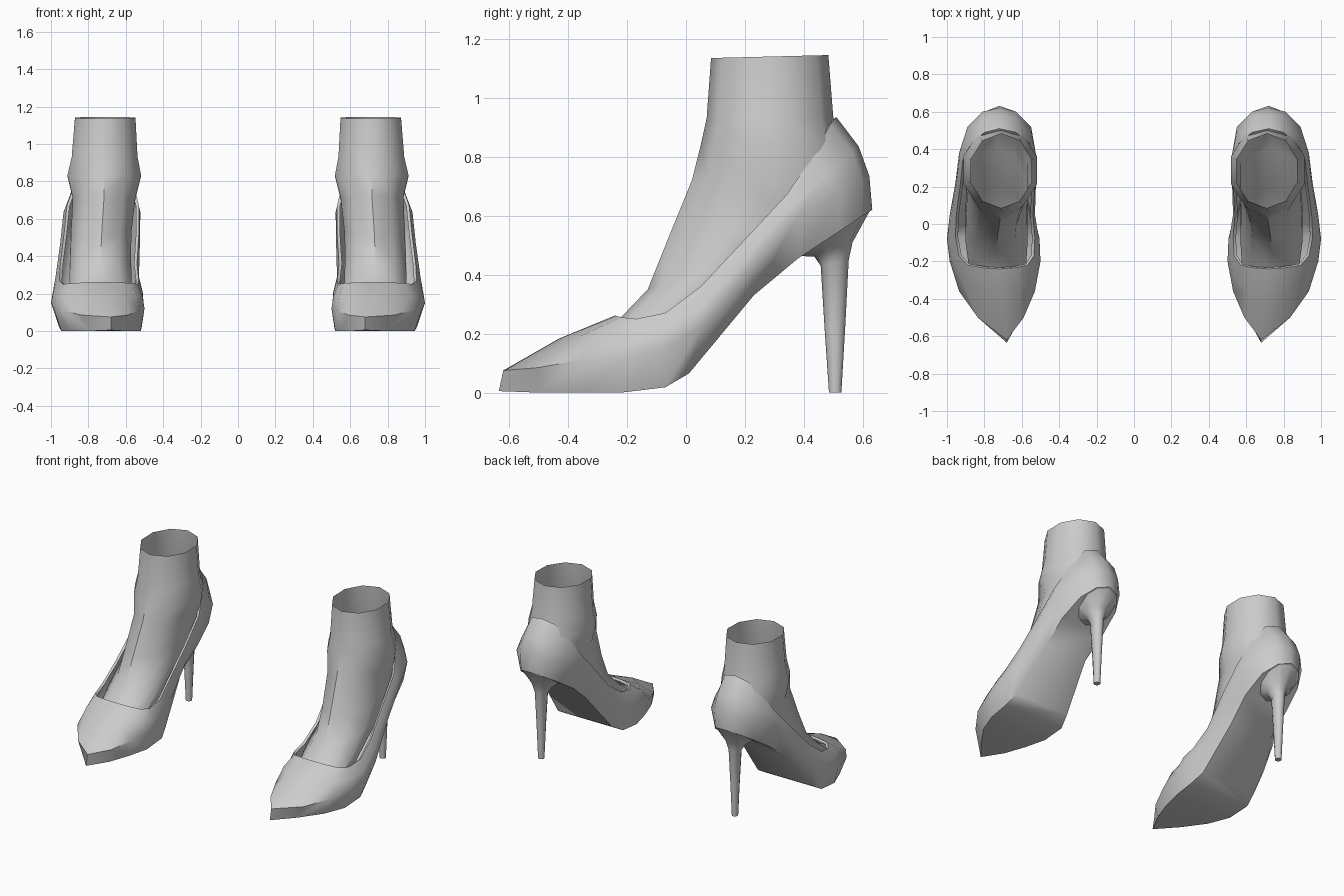
import bpy, bmesh, math
from mathutils import Vector

if "Cube" in bpy.data.objects:
    bpy.data.objects.remove(bpy.data.objects["Cube"])

grey = bpy.data.materials.new("plain_grey")
grey.diffuse_color = (0.6, 0.6, 0.6, 1)
grey.use_nodes = True
grey.node_tree.nodes["Principled BSDF"].inputs["Base Color"].default_value = grey.diffuse_color


def finish(name, bm, thickness=0, angle=45):
    """Make the object, thicken it if asked, mirror it into a pair and smooth it."""
    bmesh.ops.recalc_face_normals(bm, faces=bm.faces)
    me = bpy.data.meshes.new(name)
    bm.to_mesh(me)
    bm.free()
    me.materials.append(grey)
    ob = bpy.data.objects.new(name, me)
    bpy.context.collection.objects.link(ob)
    bpy.ops.object.select_all(action='DESELECT')
    ob.select_set(True)
    bpy.context.view_layer.objects.active = ob
    if thickness:
        s = ob.modifiers.new("wall", 'SOLIDIFY')
        s.thickness, s.offset = thickness, -1
    ob.modifiers.new("pair", 'MIRROR').use_mirror_merge = False
    for m in list(ob.modifiers):
        bpy.ops.object.modifier_apply(modifier=m.name)
    bpy.ops.object.shade_smooth_by_angle(angle=math.radians(angle))
    return ob


def bridge(bm, rings):
    """Join successive closed rings of points with quads."""
    rows = [[bm.verts.new(p) for p in r] for r in rings]
    for a, b in zip(rows, rows[1:]):
        n = len(a)
        for i in range(n):
            j = (i + 1) % n
            bm.faces.new((a[i], a[j], b[j], b[i]))
    return rows


def outline(stations):
    """Closed loop from toe-to-heel stations (y, z, inner x, outer x)."""
    out = [Vector((xo, y, z)) for y, z, xi, xo in stations]
    inn = [Vector((xi, y, z)) for y, z, xi, xo in stations[1:-1]]
    return out + inn[::-1]


def oval(front, back, x_in, x_out, sides=10):
    """Tilted oval ring between a front and a back (y, z) point."""
    ring = []
    for i in range(sides):
        a = 2 * math.pi * i / sides
        t = (1 - math.cos(a)) / 2
        ring.append(Vector(((x_in + x_out) / 2 + math.sin(a) * (x_out - x_in) / 2,
                            front[0] + (back[0] - front[0]) * t,
                            front[1] + (back[1] - front[1]) * t)))
    return ring


# Shoe upper: sole edge, widest line and opening rim, toe to heel
sole = [(-.635, .005, .68, .68), (-.50, 0, .605, .79), (-.36, 0, .555, .89),
        (-.22, 0, .52, .945), (-.07, .018, .515, .955), (.01, .065, .54, .94),
        (.23, .33, .58, .885), (.38, .455, .565, .885), (.52, .547, .58, .86),
        (.60, .60, .64, .80), (.632, .62, .72, .72)]
wide = [(-.62, .075, .68, .68), (-.50, .085, .59, .835), (-.36, .11, .53, .935),
        (-.20, .12, .50, .985), (-.08, .15, .505, 1.0), (.05, .22, .535, .985),
        (.22, .42, .535, .955), (.38, .60, .53, .935), (.52, .68, .55, .89),
        (.60, .72, .63, .81), (.622, .735, .72, .72)]
rim = [(-.24, .262, .72, .72), (-.235, .26, .64, .80), (-.22, .256, .57, .89),
       (-.17, .25, .535, .935), (-.07, .27, .53, .955), (.05, .36, .54, .95),
       (.20, .52, .53, .93), (.34, .67, .53, .915), (.43, .80, .56, .87),
       (.49, .91, .63, .80), (.51, .935, .72, .72)]
low, mid, top = outline(sole), outline(wide), outline(rim)
# Rounded line between the widest line and the rim
shoulder = []
for a, b in zip(mid, top):
    p = (a + b) / 2
    toe = p.y < -.2
    p += Vector((.008 * (1 if p.x > .72 else -1) if abs(p.x - .72) > .1 else 0,
                 .02 if p.y > .5 else 0, .015 if toe else 0))
    shoulder.append(p)

bm = bmesh.new()
edge = bridge(bm, [low, mid, shoulder, top])[0]
n, last = len(edge), len(sole) - 1
for i in range(last):                       # underside strips across the foot
    quad = [edge[i], edge[i + 1], edge[(n - i - 1) % n], edge[(n - i) % n]]
    bm.faces.new(list(dict.fromkeys(quad)))
finish("shoes", bm, thickness=0.016, angle=48)

# Stiletto heels flaring into the sole
bm = bmesh.new()
rows = bridge(bm, [oval((.485, 0), (.527, 0), .697, .737),
                   oval((.470, .22), (.540, .22), .691, .743),
                   oval((.457, .43), (.552, .45), .680, .754),
                   oval((.435, .462), (.565, .51), .655, .780),
                   oval((.385, .463), (.626, .621), .600, .840)])
bm.faces.new(rows[0])
bm.faces.new(rows[-1])
finish("stiletto_heels", bm)

# Feet, open at the cut ankle
bm = bmesh.new()
rows = bridge(bm, [oval((.085, 1.135), (.483, 1.145), .54, .88),
                   oval((.07, .93), (.50, .93), .528, .898),
                   oval((.05, .84), (.525, .82), .508, .922),
                   oval((.02, .72), (.575, .70), .54, .892),
                   oval((-.07, .50), (.57, .61), .56, .90),
                   oval((-.13, .35), (.41, .50), .565, .905),
                   oval((-.24, .235), (.20, .345), .56, .91),
                   oval((-.36, .16), (.0, .11), .57, .89),
                   oval((-.50, .08), (-.40, .03), .64, .77)])
bm.faces.new(rows[-1])
finish("feet", bm)
